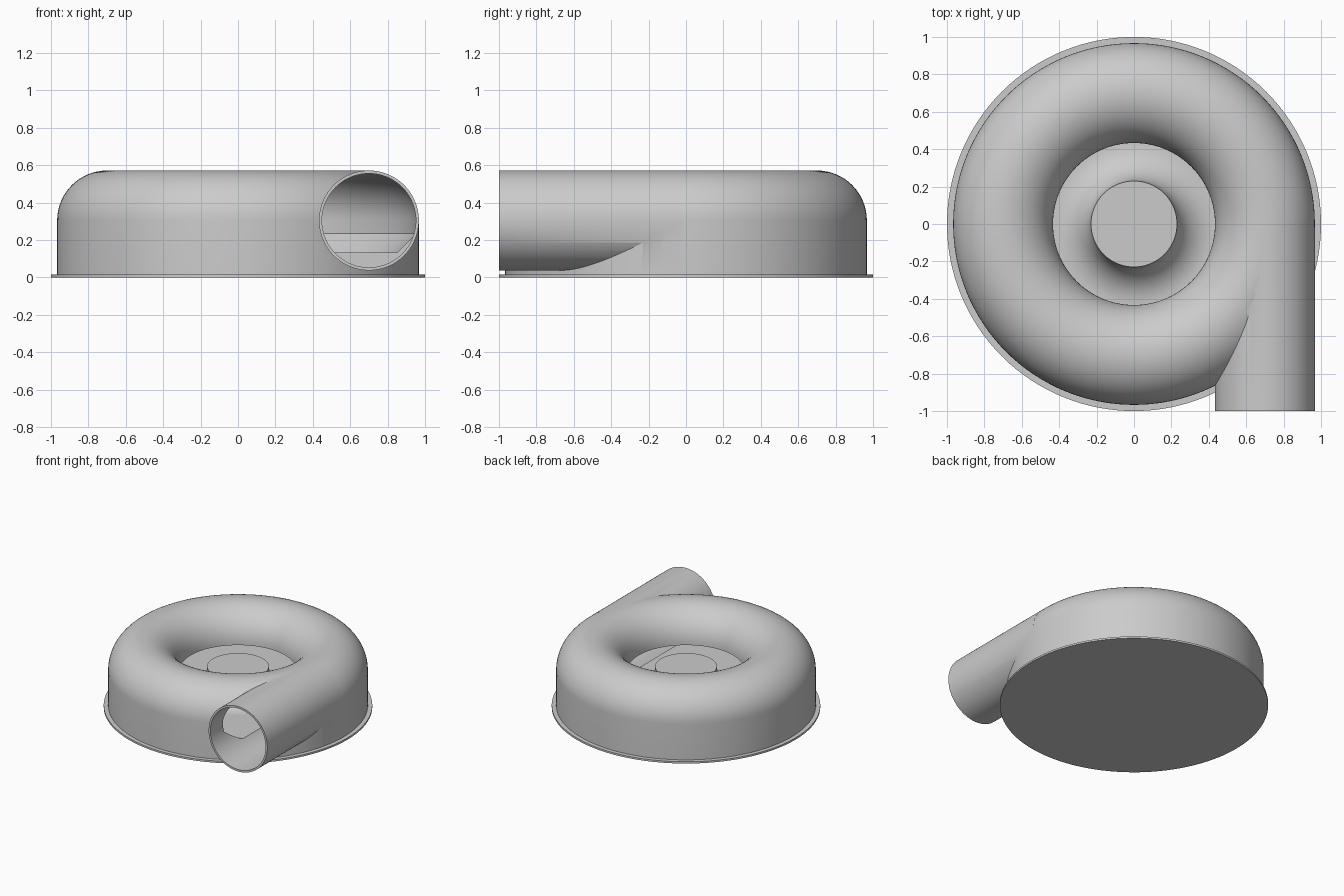
import bpy, bmesh
from math import pi, sin, cos, radians
from mathutils import Matrix

cube = bpy.data.objects.get("Cube")
if cube:
    bpy.data.objects.remove(cube, do_unlink=True)

# Main dimensions
RING, TUBE, WALL, MID_Z = 0.70, 0.267, 0.015, 0.305
FLOOR, HUB_R, FILLET = 0.134, 0.23, 0.20

grey = bpy.data.materials.new("light_grey")
grey.use_nodes = True
colour = (0.60, 0.60, 0.60, 1)
grey.diffuse_color = colour
grey.node_tree.nodes["Principled BSDF"].inputs["Base Color"].default_value = colour


def finish(name, bm):
    bmesh.ops.recalc_face_normals(bm, faces=bm.faces)
    mesh = bpy.data.meshes.new(name)
    bm.to_mesh(mesh)
    bm.free()
    mesh.materials.append(grey)
    obj = bpy.data.objects.new(name, mesh)
    bpy.context.collection.objects.link(obj)
    return obj


def lathe(name, profile, steps=128):
    """Spin an (r, z) profile that starts and ends on the axis."""
    bm = bmesh.new()
    verts = [bm.verts.new((r, 0, z)) for r, z in profile]
    edges = [bm.edges.new(pair) for pair in zip(verts, verts[1:])]
    bmesh.ops.spin(bm, geom=verts + edges, cent=(0, 0, 0), axis=(0, 0, 1),
                   angle=2 * pi, steps=steps, use_duplicate=False)
    bmesh.ops.remove_doubles(bm, verts=bm.verts, dist=1e-5)
    return finish(name, bm)


def pipe(name, radius, y0, y1):
    bm = bmesh.new()
    place = Matrix.Translation((RING, (y0 + y1) / 2, MID_Z)) @ Matrix.Rotation(pi / 2, 4, 'X')
    bmesh.ops.create_cone(bm, cap_ends=True, segments=96, radius1=radius,
                          radius2=radius, depth=y1 - y0, matrix=place)
    return finish(name, bm)


def arc(r, z, radius, start, end, n):
    angles = [radians(start + (end - start) * i / n) for i in range(n + 1)]
    return [(r + radius * cos(a), z + radius * sin(a)) for a in angles]


def combine(target, tool, operation):
    mod = target.modifiers.new(operation.lower(), 'BOOLEAN')
    mod.operation, mod.object, mod.solver = operation, tool, 'EXACT'
    bpy.context.view_layer.objects.active = target
    bpy.ops.object.modifier_apply(modifier=mod.name)
    bpy.data.objects.remove(tool, do_unlink=True)


# Scroll housing with a half-round top
outer = RING + TUBE
housing = lathe("housing", [(0, 0.005), (outer, 0.005)]
                + arc(RING, MID_Z, TUBE, 0, 180, 32)
                + [(RING - TUBE, 0.25), (0, 0.25)])

# Straight outlet leaving the ring at a tangent
combine(housing, pipe("outlet", TUBE, -1.0, -0.02), 'UNION')

# Hollow ring chamber, open at the inlet eye
inner = TUBE - WALL
cavity = lathe("cavity", [(0, FLOOR), (RING + inner - 0.10, FLOOR), (RING + inner, 0.235)]
               + arc(RING, MID_Z, inner, 0, 180, 32) + [(0, MID_Z)])
combine(housing, cavity, 'DIFFERENCE')
combine(housing, pipe("bore", inner - 0.001, -1.1, -0.012), 'DIFFERENCE')

# Central hub flaring into the chamber floor
hub = lathe("hub", [(0, FLOOR - 0.02), (HUB_R + FILLET, FLOOR - 0.02)]
            + arc(HUB_R + FILLET, FLOOR + FILLET, FILLET, 270, 180, 20)
            + [(0, FLOOR + FILLET)])

# Thin mounting plate
base = lathe("base_plate", [(0, 0), (1, 0), (1, WALL), (0, WALL)])

# Smooth curves, crisp edges
for obj in (housing, hub, base):
    bpy.ops.object.select_all(action='DESELECT')
    obj.select_set(True)
    bpy.context.view_layer.objects.active = obj
    bpy.ops.object.shade_smooth_by_angle(angle=radians(30))
